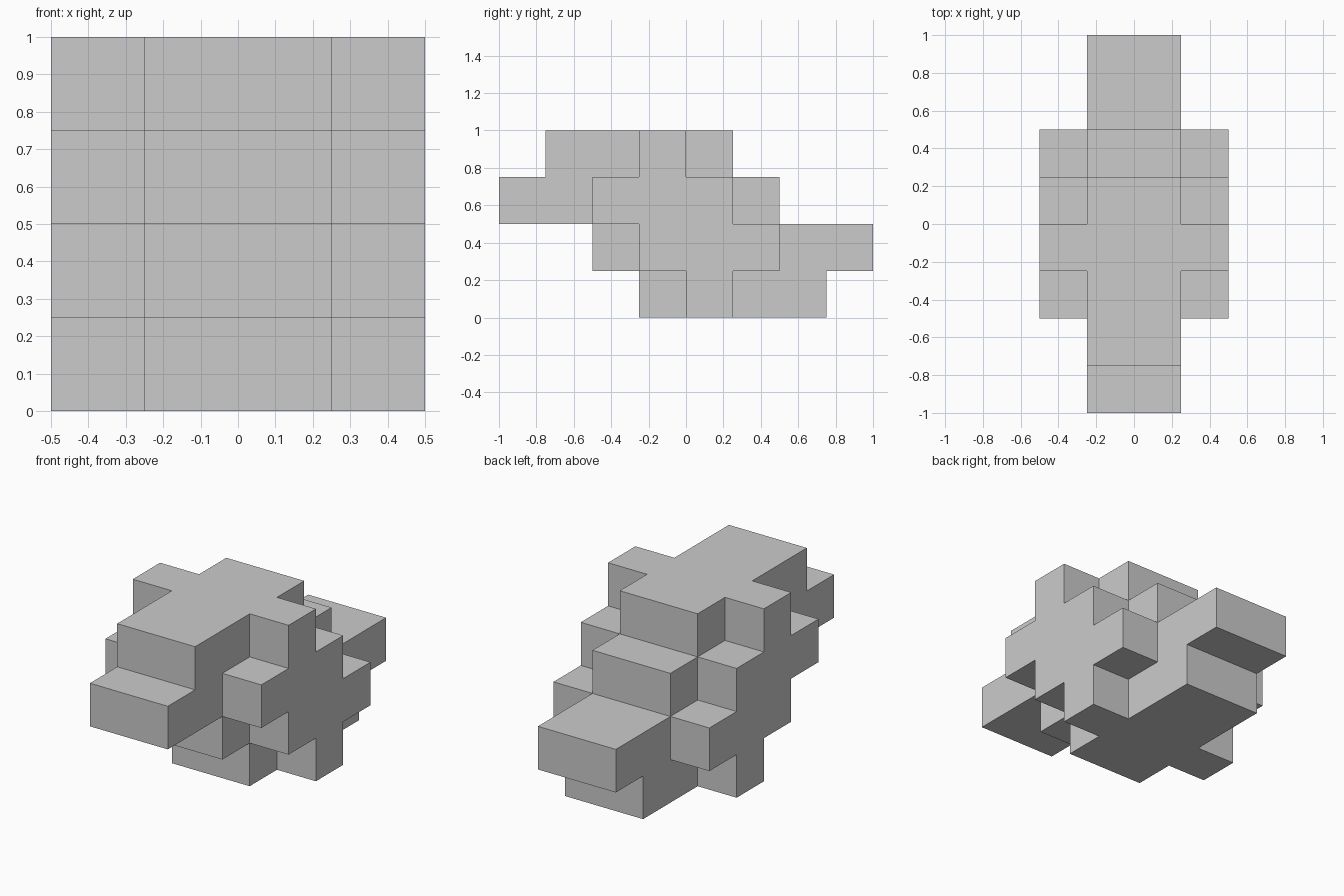
import bpy
import bmesh

if "Cube" in bpy.data.objects:
    bpy.data.objects.remove(bpy.data.objects["Cube"])

STEP = 0.25  # height of one layer


def stepped_block(name, rows, x0, x1):
    """Extrude a stepped side profile; rows are (y_min, y_max) from the ground up."""
    right, left = [], []
    for i, (y0, y1) in enumerate(rows):
        for z in (i * STEP, (i + 1) * STEP):
            right.append((y1, z))
            left.append((y0, z))
    outline = right + left[::-1]

    bm = bmesh.new()
    face = bm.faces.new([bm.verts.new((x0, y, z)) for y, z in outline])
    result = bmesh.ops.extrude_face_region(bm, geom=[face], use_keep_orig=True)
    moved = [g for g in result["geom"] if isinstance(g, bmesh.types.BMVert)]
    bmesh.ops.translate(bm, verts=moved, vec=(x1 - x0, 0, 0))
    bmesh.ops.recalc_face_normals(bm, faces=bm.faces)

    mesh = bpy.data.meshes.new(name)
    bm.to_mesh(mesh)
    bm.free()
    obj = bpy.data.objects.new(name, mesh)
    bpy.context.collection.objects.link(obj)
    return obj


# Wide middle slab with long staggered ends
stepped_block("middle_slab",
              [(-0.25, 0.75), (-0.5, 1.0), (-1.0, 0.5), (-0.75, 0.25)],
              -0.25, 0.25)

# Smaller stepped plates on both sides
plates = stepped_block("side_plates",
                       [(0.0, 0.25), (-0.25, 0.5), (-0.5, 0.25), (-0.25, 0.0)],
                       0.25, 0.5)
plates.modifiers.new("mirror", "MIRROR").use_mirror_merge = False
